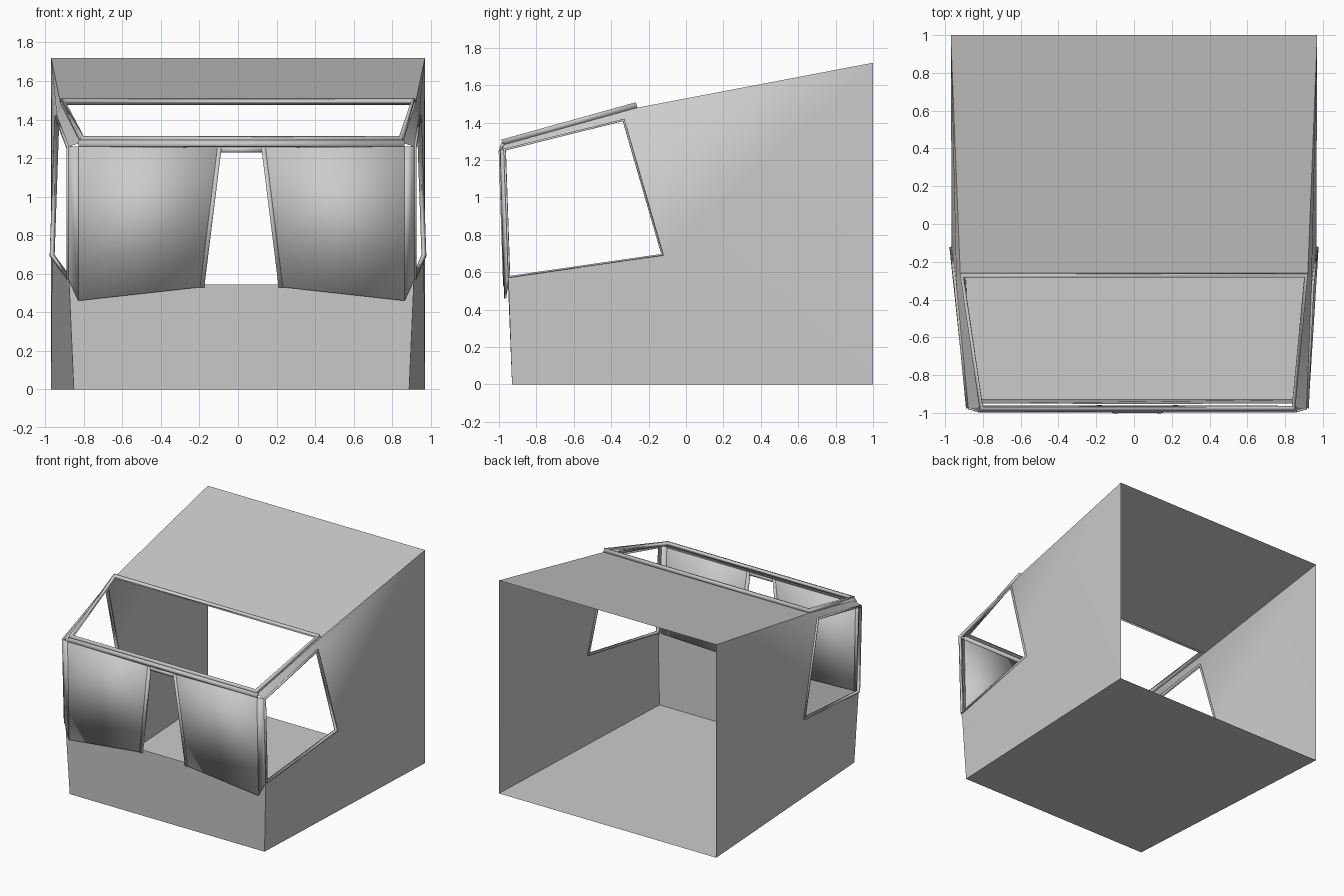
import bpy, bmesh, math
from mathutils import Vector

if "Cube" in bpy.data.objects:
    bpy.data.objects.remove(bpy.data.objects["Cube"])

# Key points of one side; the nose section sits slightly off centre
PTS = {
    'back_low': (.97, 1, 0), 'back_top': (.97, 1, 1.72),
    'roof': (.92, -.26, 1.48), 'win_top': (.94, -.33, 1.42),
    'win_back': (.965, -.12, .69), 'sill': (.895, -.95, .57),
    'toe': (.87, -.93, 0), 'post': (.895, -.975, 1.26),
    'brow': (.835, -.98, 1.28), 'pane_top': (.845, -.99, 1.26),
    'pane_low': (.845, -.967, .46), 'mid_low': (.215, -.968, .53),
    'mid_top': (.125, -.992, 1.255), 'sill_mid': (.215, -.952, .545),
}


def pt(name, s):
    x, y, z = PTS[name]
    return Vector((s * x + (.018 if y < -.9 else 0), y, z))


def make(name, faces, thick=0, offset=0, inset=0):
    """Mesh from lists of corner points, optionally opened into a frame and thickened."""
    bm = bmesh.new()
    for f in faces:
        bm.faces.new([bm.verts.new(p) for p in f])
    bmesh.ops.remove_doubles(bm, verts=bm.verts, dist=.0005)
    if inset:
        inner = list(bm.faces)
        bmesh.ops.inset_individual(bm, faces=inner, thickness=inset)
        bmesh.ops.delete(bm, geom=inner, context='FACES')
    else:
        bmesh.ops.recalc_face_normals(bm, faces=bm.faces)
    me = bpy.data.meshes.new(name)
    bm.to_mesh(me)
    bm.free()
    ob = bpy.data.objects.new(name, me)
    bpy.context.collection.objects.link(ob)
    if thick:
        m = ob.modifiers.new('thickness', 'SOLIDIFY')
        m.thickness, m.offset = thick, offset
    bpy.context.view_layer.objects.active = ob
    ob.select_set(True)
    bpy.ops.object.shade_smooth_by_angle(angle=math.radians(30))
    ob.select_set(False)
    return ob


def face(names, s):
    return [pt(n, s) for n in names.split()]


def span(a, b):
    """Quad across the cabin between two side points."""
    return [pt(a, -1), pt(a, 1), pt(b, 1), pt(b, -1)]


# Cabin shell: side walls, roof, floor and lower nose, open at the back
shell = [span('back_top', 'roof'), span('back_low', 'toe'),
         [pt('toe', -1), pt('toe', 1), pt('sill', 1), pt('sill_mid', 1),
          pt('sill_mid', -1), pt('sill', -1)]]
for s in (-1, 1):
    for names in ('toe back_low sill', 'back_low win_back sill',
                  'back_low back_top win_back', 'win_back back_top win_top',
                  'win_top back_top roof', 'win_top roof brow post'):
        shell.append(face(names, s))
make('cabin_shell', shell)

for s, side in ((-1, 'left'), (1, 'right')):
    # Side window frame
    loop = face('post win_top win_back sill', s)
    make(side + '_window_frame', [loop if s < 0 else loop[::-1]], .025, 0, .014)
    # Front corner post
    make(side + '_corner_post', [face('post pane_top pane_low sill', s)], .012)
    # Opaque front panel
    make(side + '_front_panel', [face('pane_top mid_top mid_low pane_low', s)], .008)
    # Slanted bar beside the centre window
    a, b = pt('mid_top', s), pt('mid_low', s)
    d = Vector((-s * .022, 0, 0))
    make(side + '_centre_bar', [[a, b, b + d, a + d]], .02)

# Header above the centre window
a, b = pt('mid_top', -1), pt('mid_top', 1)
d = Vector((0, .001, -.025))
make('centre_header', [[a, b, b + d, a + d]], .016)

# Brow rail across the front
a, b = pt('pane_top', -1), pt('pane_top', 1)
d = Vector((0, .012, .03))
make('brow_rail', [[a, b, b + d, a + d]], .018)

# Raised frame of the overhead window
make('overhead_window_frame', [[pt('brow', -1), pt('brow', 1), pt('roof', 1), pt('roof', -1)]],
     .03, 1, .025)
